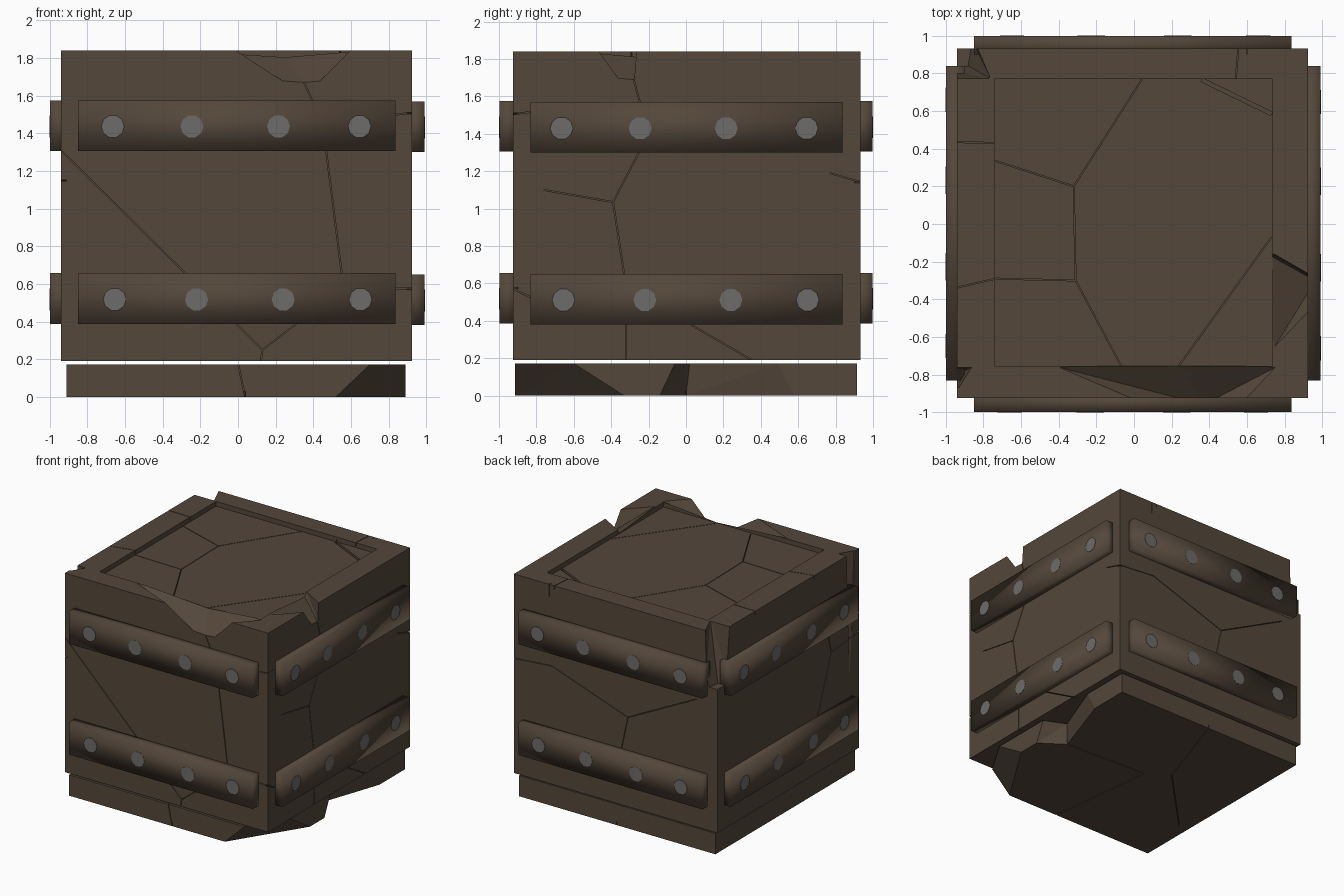
import bpy, bmesh, math
from mathutils import Vector

if "Cube" in bpy.data.objects:
    bpy.data.objects.remove(bpy.data.objects["Cube"])

X0, X1, Y0, Y1, Z0, Z1 = -0.94, 0.925, -0.925, 0.932, 0.19, 1.84
FLOOR = 1.80


def material(name, rgb):
    m = bpy.data.materials.new(name)
    m.diffuse_color = (*rgb, 1)
    m.use_nodes = True
    m.node_tree.nodes["Principled BSDF"].inputs["Base Color"].default_value = m.diffuse_color
    return m


STONE = material("brown stone", (0.089, 0.063, 0.043))
RIVET = material("grey rivet", (0.155, 0.150, 0.144))


def finish(name, bm, mat=None, smooth=False):
    bmesh.ops.recalc_face_normals(bm, faces=bm.faces)
    me = bpy.data.meshes.new(name)
    bm.to_mesh(me)
    bm.free()
    for p in me.polygons:
        p.use_smooth = smooth
    if mat:
        me.materials.append(mat)
    ob = bpy.data.objects.new(name, me)
    bpy.context.collection.objects.link(ob)
    return ob


def hull(name, points, mat=None, smooth=False):
    """Convex solid around a few points."""
    bm = bmesh.new()
    for p in points:
        bm.verts.new(p)
    bmesh.ops.convex_hull(bm, input=bm.verts)
    bmesh.ops.dissolve_limit(bm, angle_limit=0.001, verts=bm.verts, edges=bm.edges)
    return finish(name, bm, mat, smooth)


def box(name, lo, hi, mat=None, smooth=False):
    pts = [(x, y, z) for x in (lo[0], hi[0]) for y in (lo[1], hi[1]) for z in (lo[2], hi[2])]
    return hull(name, pts, mat, smooth)


def cut(ob, cutter):
    mod = ob.modifiers.new("cut", 'BOOLEAN')
    mod.operation, mod.solver, mod.object = 'DIFFERENCE', 'EXACT', cutter
    bpy.context.view_layer.objects.active = ob
    bpy.ops.object.modifier_apply(modifier=mod.name)
    bpy.data.objects.remove(cutter)


def crack(ob, path, place, normal, width=0.005, depth=0.03):
    """Narrow grooves along a 2D path laid on one side of the block."""
    n = Vector(normal)
    for a, b in zip(path, path[1:]):
        p, q = Vector(place(*a)), Vector(place(*b))
        side = (q - p).cross(n).normalized() * width / 2
        cut(ob, hull("crack_cutter", [e + s * side + n * h for e in (p, q)
                                      for s in (-1, 1) for h in (0.02, -depth)]))


def notch(ob, outer, inner):
    """V-shaped break through the rim: (left, valley, right) on each side."""
    pts = []
    ends = []
    for tri in (outer, inner):
        l, v, r = (Vector(p) for p in tri)
        ends.append((v + (l - v) * 1.5, v, v + (r - v) * 1.5))
    for o, i in zip(*ends):
        pts += [o + (o - i) * 0.2, i + (i - o) * 0.05]
    cut(ob, hull("notch_cutter", pts))


# Main block with a sunken top
body = box("stone_block", (X0, Y0, Z0), (X1, Y1, Z1), STONE)
cut(body, box("recess_cutter", (-0.74, -0.755, FLOOR), (0.735, 0.77, 2.0)))

# Broken rim: front, right, and the two left corners
notch(body, [(0.02, Y0, Z1), (0.35, Y0, 1.67), (0.57, Y0, Z1)],
      [(-0.21, -0.755, Z1), (0.25, -0.755, 1.803), (0.60, -0.755, Z1)])
notch(body, [(X1, -0.44, Z1), (X1, -0.28, 1.69), (X1, -0.265, Z1)],
      [(0.735, -0.51, Z1), (0.735, -0.175, 1.803), (0.735, -0.16, Z1)])
cut(body, hull("corner_cutter", [
    (-0.98, 0.77, 1.87), (-0.98, 0.97, 1.87), (-0.845, 0.97, 1.87), (-0.76, 0.77, 1.87),
    (-0.98, 0.82, 1.38), (-0.98, 0.97, 1.38), (-0.86, 0.97, 1.38), (-0.88, 0.84, 1.38)]))
cut(body, hull("sliver_cutter", [
    (-0.98, -0.76, 1.87), (-0.86, -0.76, 1.87), (-0.93, -0.87, 1.87),
    (-0.98, -0.89, 1.87), (-0.945, -0.80, 0.75)]))

# Cracks on each side
FRONT = (lambda u, v: (u, Y0, v), (0, -1, 0), [
    [(-0.94, 1.31), (0.13, 0.25), (0.56, 0.58), (0.45, 1.45), (0.35, 1.67)],
    [(0.13, 0.25), (0.12, 0.18)],
    [(0.56, 0.58), (0.93, 0.575)],
    [(0.45, 1.45), (0.93, 1.51)]])
RIGHT = (lambda u, v: (X1, u, v), (1, 0, 0), [
    [(-0.28, 1.69), (-0.20, 1.40), (-0.39, 1.035), (-0.32, 0.58), (-0.32, 0.18)],
    [(-0.39, 1.035), (-0.76, 1.10)],
    [(-0.32, 0.58), (0.37, 0.18)],
    [(-0.93, 0.575), (-0.80, 0.51)],
    [(-0.93, 1.505), (-0.80, 1.52)],
    [(0.77, 1.19), (0.94, 1.14)]])
BACK = (lambda u, v: (u, Y1, v), (0, 1, 0), [
    [(0.93, 1.14), (0.58, 1.17), (-0.12, 0.93), (-0.75, 1.25)],
    [(-0.12, 0.93), (-0.05, 0.60)],
    [(0.60, 1.85), (0.60, 1.74)]])
LEFT = (lambda u, v: (X0, u, v), (-1, 0, 0), [
    [(-0.30, 0.45), (-0.56, 1.12), (-0.93, 1.15)],
    [(-0.56, 1.12), (-0.50, 1.35)]])
SUNKEN = (lambda u, v: (u, v, FLOOR), (0, 0, 1), [
    [(-0.735, 0.335), (-0.32, 0.20), (0.04, 0.765)],
    [(-0.32, 0.20), (-0.31, -0.30), (-0.07, -0.75)],
    [(-0.31, -0.30), (-0.735, -0.29)],
    [(0.24, -0.75), (0.73, -0.07)]])
RIM = (lambda u, v: (u, v, Z1), (0, 0, 1), [
    [(-0.735, -0.29), (-0.95, -0.34)],
    [(-0.95, 0.435), (-0.735, 0.43)],
    [(0.555, 0.95), (0.54, 0.76)]])
for place, normal, paths in (FRONT, RIGHT, BACK, LEFT, SUNKEN, RIM):
    for path in paths:
        crack(body, path, place, normal)
crack(body, [(0.36, 0.765), (0.73, 0.585)], SUNKEN[0], SUNKEN[1], width=0.02)

# Base slab with a broken front right side, lofted between two outlines
low = [(-0.91, -0.915), (0.52, -0.915), (0.89, -0.33), (0.89, -0.14), (0.69, 0.0),
       (0.89, 0.58), (0.89, 0.915), (-0.91, 0.915)]
high = [(-0.91, -0.915), (0.70, -0.915), (0.89, -0.60), (0.89, -0.06), (0.71, 0.02),
        (0.89, 0.49), (0.89, 0.915), (-0.91, 0.915)]
bm = bmesh.new()
a = [bm.verts.new((x, y, 0)) for x, y in low]
b = [bm.verts.new((x, y, 0.172)) for x, y in high]
bm.faces.new(a[::-1])
bm.faces.new(b)
for i in range(len(a)):
    j = (i + 1) % len(a)
    # split the sloping quads into flat triangles
    bm.faces.new((a[i], a[j], b[j]))
    bm.faces.new((a[i], b[j], b[i]))
bmesh.ops.dissolve_limit(bm, angle_limit=0.001, verts=bm.verts, edges=bm.edges)
slab = finish("base_slab", bm, STONE)
under = lambda u, v: (u, v, 0)
for path in ([(0.70, 0.0), (-0.08, 0.04), (0.04, -0.93)],
             [(0.0, 0.93), (-0.26, 0.155), (-0.82, -0.42)]):
    crack(slab, path, under, (0, 0, -1))
crack(slab, [(0.04, -0.01), (0.0, 0.18)], lambda u, v: (u, -0.915, v), (0, -1, 0))

# Two bands on every side, each with four flat rivets
SIDES = {"front": (0, -1), "right": (1, 0), "back": (0, 1), "left": (-1, 0)}
ROWS = {"upper": (1.44, (-0.665, -0.245, 0.215, 0.645)),
        "lower": (0.522, (-0.655, -0.22, 0.24, 0.65))}
for side, (nx, ny) in SIDES.items():
    n = Vector((nx, ny, 0))
    t = Vector((-ny, nx, 0))        # along the band, left to right
    reach = 0.99 if side == "right" else 0.998
    for row, (zc, spots) in ROWS.items():
        if side == "right":
            zc -= 0.006
        mid = Vector((-0.007 if nx == 0 else 0, 0.003 if ny == 0 else 0, zc))
        half = 0.842 if nx == 0 else 0.835
        hull(f"{side}_{row}_band",
             [mid + t * s * half + n * d + Vector((0, 0, h))
              for s in (-1, 1) for d in (0.90, reach) for h in (-0.135, 0.135)],
             STONE, smooth=True)
        for i, u in enumerate(spots):
            c = t * u + Vector((0, 0, zc - 0.004))
            ring = [c + t * 0.061 * math.cos(k * math.pi / 5) +
                    Vector((0, 0, 0.061 * math.sin(k * math.pi / 5))) for k in range(10)]
            hull(f"{side}_{row}_rivet_{i + 1}",
                 [p + n * d for p in ring for d in (reach - 0.004, reach + 0.002)], RIVET)
